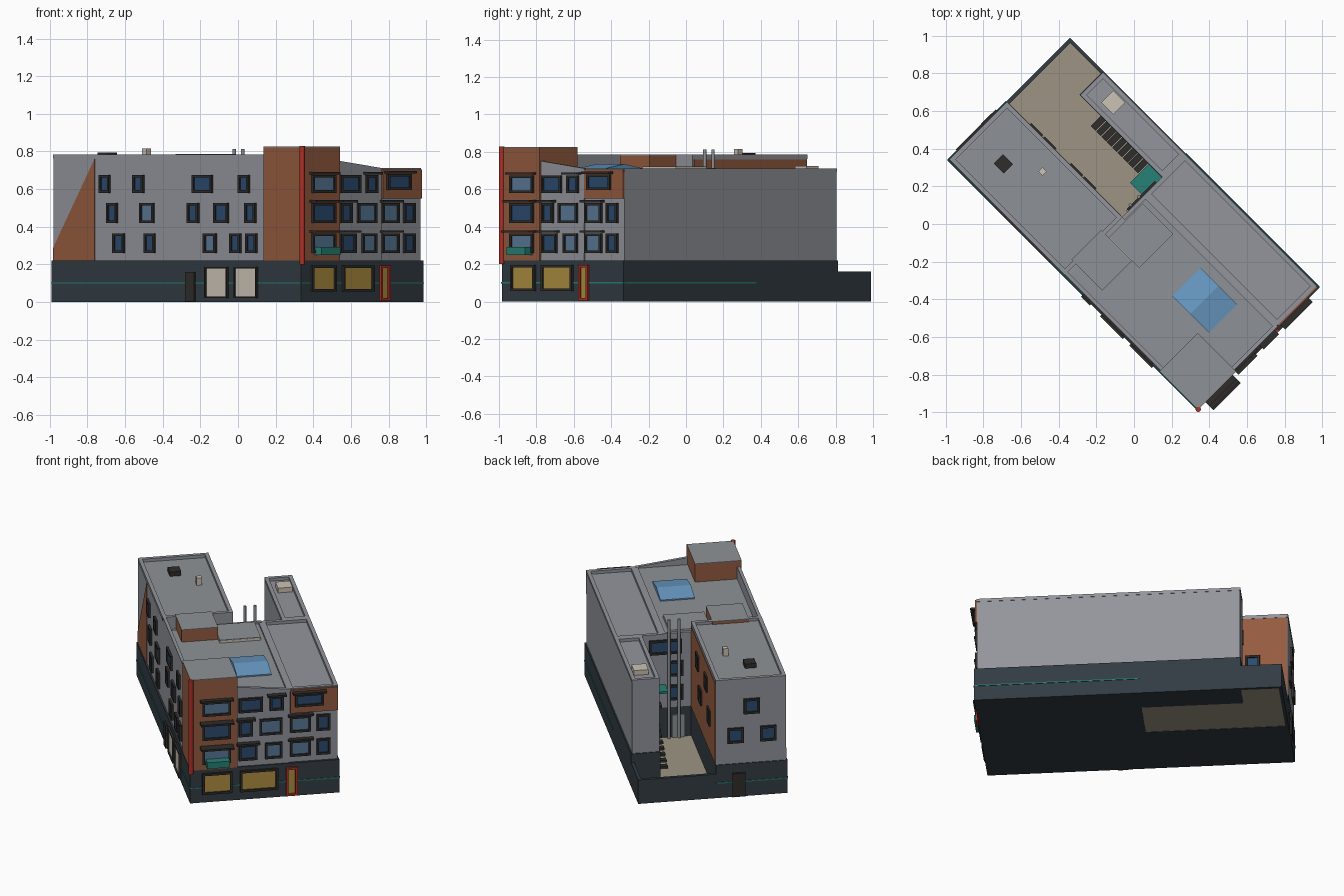
import bpy, bmesh
from math import radians, sqrt, cos, sin, pi
from mathutils import Matrix, Vector

if "Cube" in bpy.data.objects:
    bpy.data.objects.remove(bpy.data.objects["Cube"])

ROT = Matrix.Rotation(radians(-45), 4, 'Z')   # block is turned 45 degrees to the axes

def mat(name, r, g, b):
    m = bpy.data.materials.new(name)
    m.diffuse_color = (r, g, b, 1)
    m.use_nodes = True
    m.node_tree.nodes["Principled BSDF"].inputs["Base Color"].default_value = m.diffuse_color
    return m

WALL = mat("wall_grey", .29, .30, .33)
ROOF = mat("roof_grey", .27, .29, .31)
BASE = mat("base_slate", .032, .045, .055)
BRICK = mat("terracotta", .30, .105, .05)
TEAL = mat("teal", .02, .22, .18)
BEIGE = mat("beige", .60, .54, .46)
PAVE = mat("paving", .34, .30, .23)
GOLD = mat("shop_glow", .42, .27, .05)
GLASS = mat("dark_glass", .025, .07, .16)
PALE = mat("pale_glass", .10, .19, .31)
SKY = mat("skylight_glass", .14, .32, .55)
RED = mat("red", .42, .03, .02)
DARK = mat("dark_trim", .028, .026, .025)

def finish(name, bm, m):
    bmesh.ops.recalc_face_normals(bm, faces=bm.faces)
    me = bpy.data.meshes.new(name)
    bm.to_mesh(me); bm.free()
    me.materials.append(m)
    ob = bpy.data.objects.new(name, me)
    ob.matrix_world = ROT
    bpy.context.collection.objects.link(ob)
    return ob

# boxes given as (u0, u1, v0, v1, z0, z1)
def boxes(name, items, m):
    bm = bmesh.new()
    for u0, u1, v0, v1, z0, z1 in items:
        mid = Vector(((u0+u1)/2, (v0+v1)/2, (z0+z1)/2))
        bmesh.ops.create_cube(bm, size=1, matrix=Matrix.Translation(mid)
                              @ Matrix.Diagonal((u1-u0, v1-v0, z1-z0, 1)))
    return finish(name, bm, m)

# outline points swept along an offset vector
def prism(name, pts, offset, m):
    bm = bmesh.new()
    f = bm.faces.new([bm.verts.new(p) for p in pts])
    r = bmesh.ops.extrude_face_region(bm, geom=[f])
    bmesh.ops.translate(bm, vec=offset, verts=[g for g in r['geom'] if isinstance(g, bmesh.types.BMVert)])
    return finish(name, bm, m)

def rod(name, u, v, z0, z1, r, m, n=12):
    return prism(name, [(u+r*cos(2*pi*i/n), v+r*sin(2*pi*i/n), z0) for i in range(n)], (0, 0, z1-z0), m)

# raised roof edge
def rim(name, u0, u1, v0, v1, z0, z1, w=.024, m=WALL):
    boxes(name, [(u0, u1, v0, v0+w, z0, z1), (u0, u1, v1-w, v1, z0, z1),
                 (u0, u0+w, v0+w, v1-w, z0, z1), (u1-w, u1, v0+w, v1-w, z0, z1)], m)

# faces: (fixed axis, plane position, outward sign)
STREET, STREET_BASE = ('v', -.45, -1), ('v', -.46, -1)
FRONT, FRONT_BASE, TOWER = ('u', .925, 1), ('u', .933, 1), ('u', .938, 1)
BACK, BACK_BASE, YARD_B = ('u', -.935, -1), ('u', -.94, -1), ('u', -.07, -1)
YARD_A = ('v', -.02, 1)

def slab(face, a0, a1, z0, z1, d0, d1):
    axis, p, s = face
    lo, hi = sorted((p+s*d0, p+s*d1))
    return (lo, hi, a0, a1, z0, z1) if axis == 'u' else (a0, a1, lo, hi, z0, z1)

def window(name, face, a0, a1, z0, z1, glass=GLASS, frame=DARK, hood=0, w=.014):
    boxes(name+"_frame", [slab(face, a0, a0+w, z0, z1, -.005, .014), slab(face, a1-w, a1, z0, z1, -.005, .014),
                          slab(face, a0+w, a1-w, z0, z0+w, -.005, .014),
                          slab(face, a0+w, a1-w, z1-w, z1, -.005, .014)], frame)
    boxes(name+"_pane", [slab(face, a0+w, a1-w, z0+w, z1-w, -.005, .005)], glass)
    if hood:
        boxes(name+"_hood", [slab(face, a0-.015, a1+.015, z1+.003, z1+.015, 0, hood)], DARK)

# ground storey
boxes("rear_base", [(-.94, -.07, -.46, -.02, 0, .22)], BASE)
boxes("front_base", [(-.07, .933, -.46, .46, 0, .22)], BASE)
boxes("wing_base", [(-.69, -.07, .28, .46, 0, .22)], BASE)
boxes("courtyard_wall", [(-.94, -.92, -.02, .46, 0, .16), (-.94, -.69, .44, .46, 0, .16)], BASE)
boxes("courtyard_floor", [(-.92, -.07, -.02, .44, .002, .02)], PAVE)
boxes("teal_band", [slab(STREET_BASE, -.94, .933, .097, .104, 0, .004),
                    slab(FRONT_BASE, -.46, .46, .097, .104, 0, .004),
                    slab(BACK_BASE, -.46, -.02, .097, .104, 0, .004),
                    slab(('v', .46, 1), -.07, .933, .097, .104, 0, .004)], TEAL)

# upper storeys
boxes("rear_block", [(-.935, -.07, -.45, -.02, .22, .762)], WALL)
boxes("rear_roof", [(-.91, -.09, -.43, -.04, .76, .766)], ROOF)
rim("rear_coping", -.937, -.068, -.452, -.018, .762, .785)
boxes("main_block", [(-.07, .925, -.45, .155, .22, .70)], WALL)
boxes("main_roof", [(-.05, .905, -.43, .135, .698, .704)], ROOF)
boxes("side_block", [(-.07, .918, .155, .452, .22, .692)], WALL)
rim("side_coping", -.07, .92, .155, .454, .692, .712)
boxes("wing_block", [(-.685, -.07, .285, .452, .22, .692)], WALL)
rim("wing_coping", -.687, -.07, .283, .454, .692, .712)
boxes("street_parapet", [(-.07, .925, -.45, -.43, .70, .785)], WALL)
prism("sloping_parapet", [(.905, -.43, .70), (.905, .155, .70), (.905, .155, .712), (.905, -.43, .782)], (.02, 0, 0), WALL)
boxes("main_rear_kerb", [(-.07, -.05, -.02, .155, .70, .715), (-.05, .905, .137, .155, .70, .712)], WALL)
boxes("rear_terracotta_cladding", [slab(YARD_A, -.93, -.08, .22, .76, 0, .004)], BRICK)
prism("terracotta_triangle", [(-.935, -.45, .22), (-.625, -.45, .22), (-.625, -.45, .76), (-.935, -.45, .29)],
      (0, -.004, 0), BRICK)
boxes("side_terracotta_panel", [slab(('u', .918, 1), .16, .452, .55, .705, 0, .012)], BRICK)

# corner tower
boxes("corner_tower", [(.65, .938, -.458, -.17, .22, .822)], BRICK)
boxes("tower_roof", [(.65, .938, -.458, -.17, .822, .826)], ROOF)
rod("corner_column", .938, -.455, .20, .828, .014, RED)

# roof furniture
boxes("stair_hut", [(-.10, .13, -.37, -.145, .70, .782)], BRICK)
boxes("stair_hut_roof", [(-.10, .13, -.37, -.145, .782, .786)], ROOF)
boxes("terrace", [(-.045, .185, -.145, .11, .70, .72)], BEIGE)
boxes("terrace_top", [(-.043, .183, -.143, .108, .72, .723)], ROOF)
prism("skylight", [(.415, -.127, .704), (.69, -.127, .704), (.69, -.127, .712), (.55, -.127, .735), (.415, -.127, .712)],
      (0, .212, 0), SKY)
boxes("rear_hatch", [(-.755, -.68, -.30, -.23, .76, .795)], DARK)
boxes("rear_vent", [(-.558, -.525, -.162, -.13, .76, .815)], BEIGE)
boxes("wing_hatch", [(-.58, -.49, .333, .423, .69, .724)], BEIGE)
for v in (.057, .12):
    rod("flue", -.085, v, .02, .812, .009, ROOF)

# street windows, x positions as (centre, width)
rows = [(.58, .675, [(-.705, .055), (-.525, .055), (-.185, .105), (.035, .055)]),
        (.42, .527, [(-.665, .055), (-.48, .075), (-.235, .06), (-.085, .075), (.07, .055)]),
        (.26, .365, [(-.63, .06), (-.465, .055), (-.145, .065), (-.01, .055), (.075, .055)])]
for z0, z1, cols in rows:
    for i, (x, w) in enumerate(cols):
        c, h = x*sqrt(2)+.45, w/sqrt(2)
        window("street_window", STREET, c-h, c+h, z0, z1, PALE if i == 2 - (z0 > .4) and z0 < .5 else GLASS)

# shopfront windows, x ranges
fv = lambda x: x*sqrt(2)-.93
for k, (z0, z1) in enumerate([(.58, .675), (.42, .527), (.26, .365)]):
    window("tower_window", TOWER, fv(.385), fv(.508), z0, z1, (PALE, GLASS, PALE)[k], hood=(.03, .05, .06)[k])
    cols = [[(.545, .65), (.68, .74)], [(.545, .605), (.635, .735)], [(.545, .625), (.66, .735)]][k]
    for i, (a, b) in enumerate(cols):
        window("front_window", FRONT, fv(a), fv(b), z0, z1, PALE if i and k else GLASS, hood=.035 if i != (k > 0) else 0)
    if k:
        for i, (a, b) in enumerate([(.77, .86), (.885, .945)]):
            window("side_window", ('u', .918, 1), fv(a), fv(b), z0, z1, GLASS if i else PALE, hood=0 if i else .03)
window("side_top_window", ('u', .93, 1), fv(.79), fv(.915), .595, .68, hood=.035)
boxes("balcony_box", [slab(TOWER, fv(.40), fv(.50), .25, .292, 0, .055)], TEAL)
window("shop_window", FRONT_BASE, fv(.385), fv(.515), .055, .195, GOLD)
window("shop_window", FRONT_BASE, fv(.55), fv(.715), .055, .195, GOLD)
window("shop_door", FRONT_BASE, fv(.75), fv(.80), .006, .195, GOLD, RED)

# street doors and panels
for a, b in ((-.17, -.05), (-.015, .105)):
    window("loading_panel", STREET_BASE, a*sqrt(2)+.46, b*sqrt(2)+.46, .02, .187, BEIGE, w=.008)
boxes("street_door", [slab(STREET_BASE, .075, .14, .003, .16, 0, .012)], DARK)

# rear and courtyard openings
for a, z in ((-.24, .55), (-.34, .36), (-.14, .36)):
    window("back_window", BACK, a-.05, a+.05, z, z+.10)
boxes("back_door", [slab(BACK_BASE, -.20, -.12, .003, .16, 0, .012)], DARK)
for a, z in ((-.62, .58), (-.32, .58), (-.72, .40), (-.42, .40)):
    window("yard_window", YARD_A, a-.045, a+.045, z, z+.10)
window("yard_wide_window", YARD_B, .04, .24, .58, .675)
for z in (.43, .27):
    window("yard_window", YARD_B, .03, .12, z, z+.10)
boxes("yard_door", [slab(YARD_B, .02, .10, .02, .17, 0, .01)], ROOF)
boxes("yard_awning", [slab(YARD_B, .14, .28, .36, .375, 0, .10)], TEAL)

# outside stair
boxes("yard_stair", [(-.53+i*.04, -.495+i*.04, .205, .283, .03+i*.022, .045+i*.022) for i in range(10)], DARK)
boxes("stair_landing", [(-.13, -.07, .17, .283, .245, .26)], DARK)
